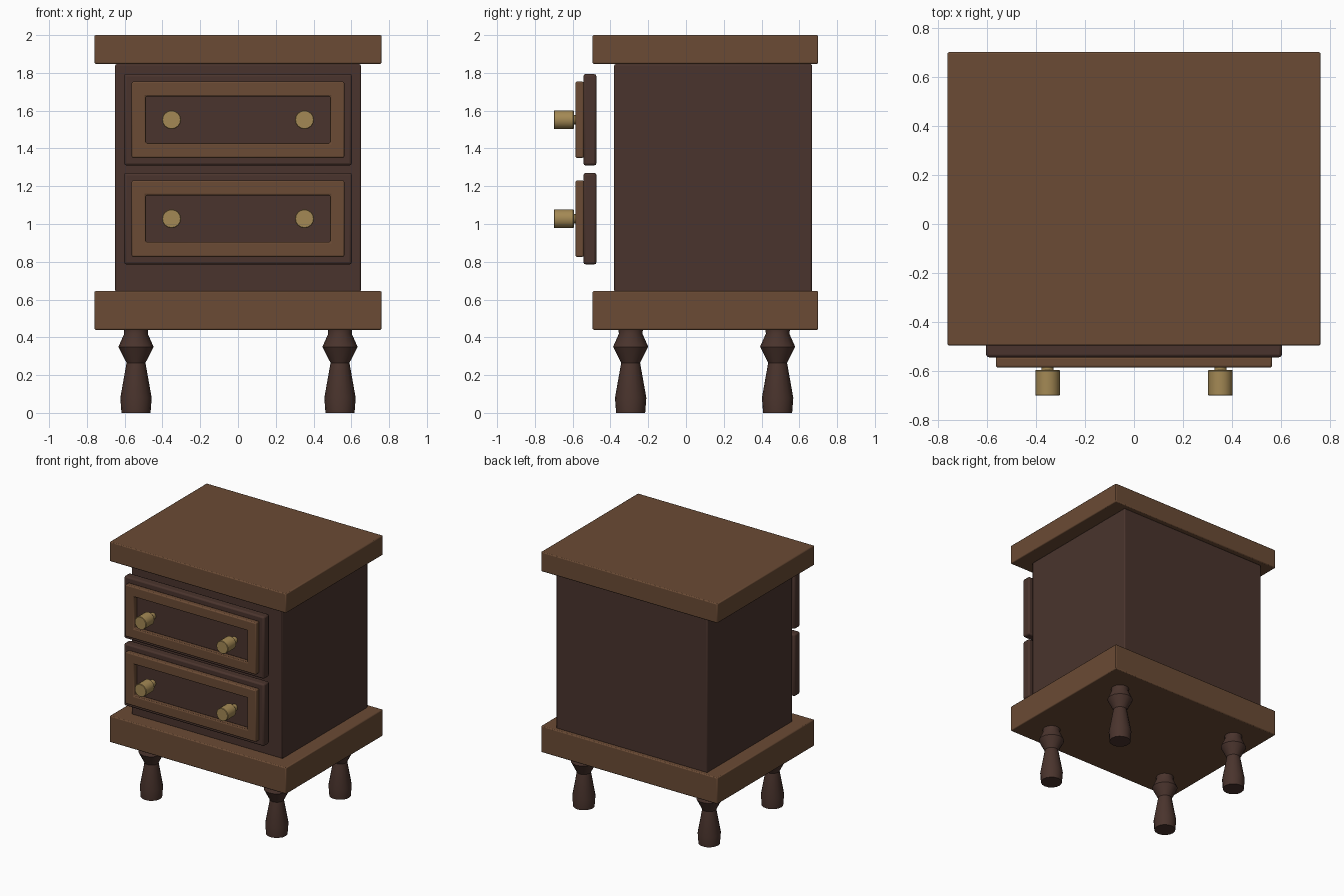
import bpy, bmesh, math
from mathutils import Matrix

if "Cube" in bpy.data.objects:
    bpy.data.objects.remove(bpy.data.objects["Cube"])


def material(name, rgb):
    m = bpy.data.materials.new(name)
    m.diffuse_color = (*rgb, 1)
    m.use_nodes = True
    m.node_tree.nodes["Principled BSDF"].inputs["Base Color"].default_value = m.diffuse_color
    return m


LIGHT = material("light_wood", (0.145, 0.070, 0.035))
DARK = material("dark_wood", (0.068, 0.034, 0.026))
BRASS = material("brass", (0.37, 0.25, 0.09))


def finish(bm, name, mat, bevel=0.0):
    bmesh.ops.recalc_face_normals(bm, faces=bm.faces)
    me = bpy.data.meshes.new(name)
    bm.to_mesh(me)
    bm.free()
    me.materials.append(mat)
    ob = bpy.data.objects.new(name, me)
    bpy.context.collection.objects.link(ob)
    if bevel:
        mod = ob.modifiers.new("Soft edges", 'BEVEL')
        mod.width = bevel
        mod.segments = 2
    bpy.ops.object.select_all(action='DESELECT')
    bpy.context.view_layer.objects.active = ob
    ob.select_set(True)
    bpy.ops.object.shade_smooth_by_angle(angle=math.radians(35))
    return ob


def box(name, x, y, z, mat, bevel):
    """Box from (min, max) ranges."""
    bm = bmesh.new()
    bmesh.ops.create_cube(bm, size=1)
    for v in bm.verts:
        v.co = [(a + b) / 2 + c * (b - a) for (a, b), c in zip((x, y, z), v.co)]
    return finish(bm, name, mat, bevel)


def frame(name, outer, inner, z, y, mat, bevel):
    """Rectangular frame around height z, with (half width, half height) sizes."""
    bm = bmesh.new()
    rings = []
    for (w, h), yy in ((outer, y[0]), (inner, y[0]), (inner, y[1]), (outer, y[1])):
        rings.append([bm.verts.new((sx * w, yy, z + sz * h))
                      for sx, sz in ((-1, -1), (1, -1), (1, 1), (-1, 1))])
    for i in range(4):
        a, b = rings[i], rings[(i + 1) % 4]
        for j in range(4):
            k = (j + 1) % 4
            bm.faces.new((a[j], a[k], b[k], b[j]))
    return finish(bm, name, mat, bevel)


def turned(name, profile, sides, matrix, mat):
    """Closed solid of revolution from (radius, height) points."""
    bm = bmesh.new()
    rings = [[bm.verts.new((r * math.cos(math.tau * i / sides),
                            r * math.sin(math.tau * i / sides), h))
              for i in range(sides)] for r, h in profile]
    for a, b in zip(rings, rings[1:]):
        for i in range(sides):
            k = (i + 1) % sides
            bm.faces.new((a[i], a[k], b[k], b[i]))
    bm.faces.new(rings[0])
    bm.faces.new(rings[-1])
    bm.transform(matrix)
    return finish(bm, name, mat)


# Carcass between two overhanging slabs
box("top_slab", (-0.76, 0.76), (-0.495, 0.70), (1.848, 2.0), LIGHT, 0.007)
box("base_slab", (-0.76, 0.76), (-0.495, 0.70), (0.44, 0.645), LIGHT, 0.007)
box("cabinet_body", (-0.65, 0.65), (-0.38, 0.667), (0.64, 1.846), DARK, 0.007)

# Turned legs
leg = [(0.077, 0), (0.083, 0.08), (0.05, 0.265), (0.093, 0.35), (0.062, 0.42), (0.066, 0.445)]
for side, x in (("left", -0.54), ("right", 0.54)):
    for end, y in (("front", -0.293), ("back", 0.485)):
        turned(f"{end}_{side}_leg", leg, 16, Matrix.Translation((x, y, 0)), DARK)

# Drawer fronts with raised frames and knobs
knob = [(0.025, 0), (0.025, 0.052), (0.047, 0.052), (0.050, 0.056), (0.050, 0.154), (0.047, 0.157)]
for level, z in (("lower", 1.028), ("upper", 1.552)):
    box(f"{level}_drawer_front", (-0.603, 0.603), (-0.543, -0.474),
        (z - 0.242, z + 0.242), DARK, 0.012)
    frame(f"{level}_drawer_frame", (0.563, 0.202), (0.488, 0.124), z,
          (-0.585, -0.541), LIGHT, 0.008)
    for side, x in (("left", -0.352), ("right", 0.352)):
        turned(f"{level}_{side}_knob", knob, 16,
               Matrix.Translation((x, -0.542, z)) @ Matrix.Rotation(math.pi / 2, 4, 'X'), BRASS)
